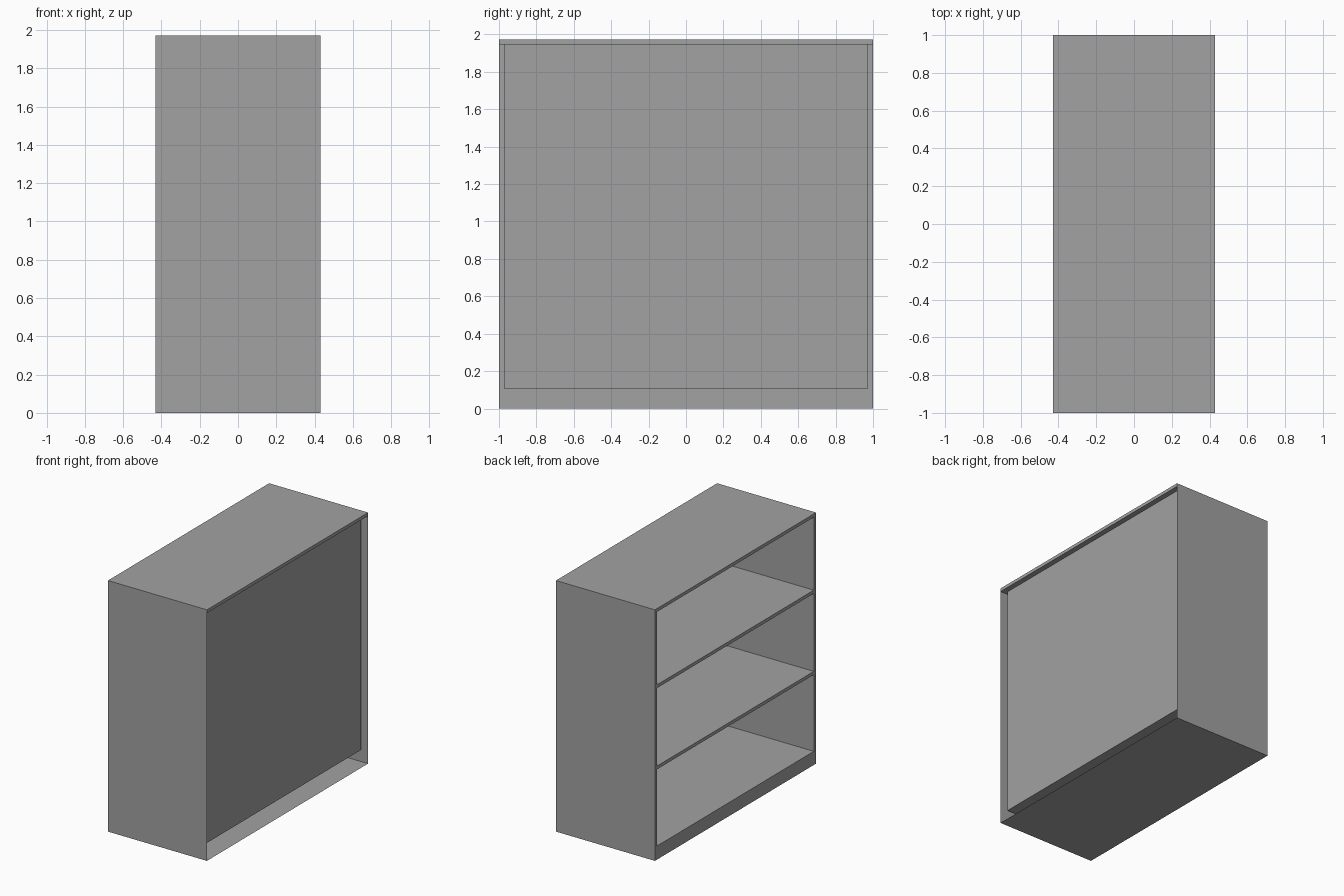
import bpy, bmesh

if "Cube" in bpy.data.objects:
    bpy.data.objects.remove(bpy.data.objects["Cube"])

X, Y, H = 0.43, 1.0, 1.972       # half depth, half width, height
T = 0.028                        # board thickness
BASE, TOP = 0.107, 1.946         # cavity floor and ceiling
BACK = X - 0.042                 # recessed back panel

grey = bpy.data.materials.new("dark_grey")
grey.diffuse_color = (0.36, 0.36, 0.36, 1)
grey.use_nodes = True
grey.node_tree.nodes["Principled BSDF"].inputs["Base Color"].default_value = grey.diffuse_color


def finish(name, bm):
    """Turn a bmesh into a named grey object."""
    me = bpy.data.meshes.new(name)
    bm.to_mesh(me)
    bm.free()
    me.materials.append(grey)
    ob = bpy.data.objects.new(name, me)
    bpy.context.collection.objects.link(ob)
    return ob


def mesh_object(name, quads):
    """Object from a list of quads, welded together."""
    bm = bmesh.new()
    for q in quads:
        bm.faces.new([bm.verts.new(p) for p in q])
    bmesh.ops.remove_doubles(bm, verts=bm.verts, dist=1e-5)
    return finish(name, bm)


def box(name, lo, hi):
    bm = bmesh.new()
    bmesh.ops.create_cube(bm, size=1)
    for v in bm.verts:
        v.co = [lo[i] if v.co[i] < 0 else hi[i] for i in range(3)]
    return finish(name, bm)


def sweep(profile, x0, x1):
    """Quads joining a (y, z) profile at two depths."""
    return [((x0, *a), (x1, *a), (x1, *b), (x0, *b))
            for a, b in zip(profile, profile[1:])]


# Profiles of the outer shell and the inner cavity, both open at the top
outer = [(-Y, TOP), (-Y, 0), (Y, 0), (Y, TOP)]
yi = Y - T
inner = [(-yi, TOP), (-yi, BASE), (yi, BASE), (yi, TOP)]

# Outer shell, open towards the wall (+x)
mesh_object("outer_shell", [q[::-1] for q in sweep(outer, -X, X)])

# Cavity lining and its back panel
lining = sweep(inner, -X, BACK)
lining.append([(BACK, *p) for p in inner[::-1]])
mesh_object("cavity_lining", lining)

# Front frame: two stiles and the kick board
frame = [[(-X, *a), (-X, *b), (-X, *d), (-X, *c)]
         for a, b, c, d in zip(outer, outer[1:], inner, inner[1:])]
mesh_object("front_frame", [q[::-1] for q in frame])

# Top board
box("top_board", (-X, -Y, TOP), (X, Y, H))

# Shelves
for i, z in enumerate((0.735, 1.373)):
    box(f"shelf_{i + 1}", (-X, -yi, z - 0.026), (BACK - 0.001, yi, z))
